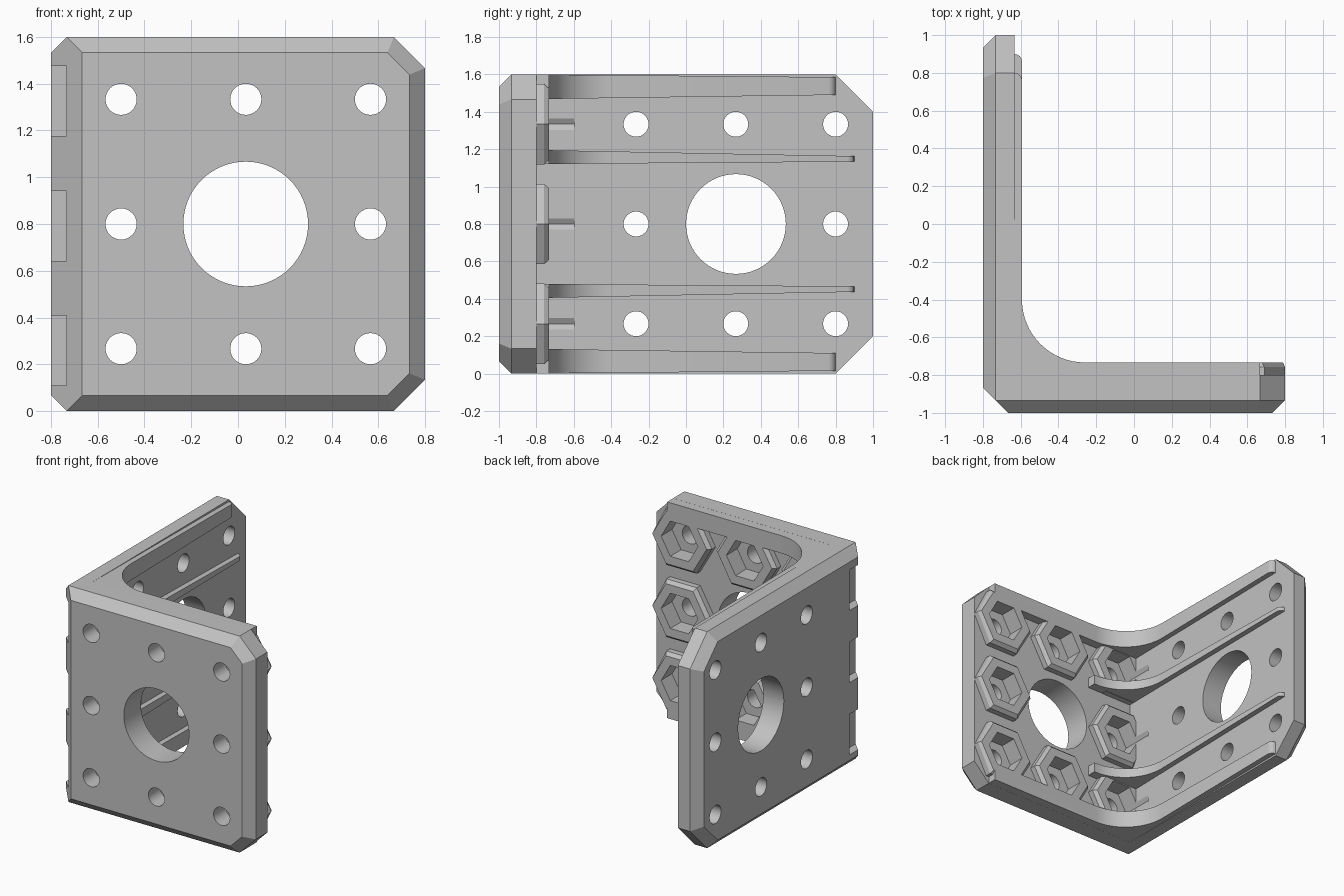
import bpy, bmesh
from math import sin, cos, pi, radians
from mathutils import Vector

if "Cube" in bpy.data.objects:
    bpy.data.objects.remove(bpy.data.objects["Cube"])

U = 1 / 15            # one design unit
H = 24 * U            # bracket height
FRONT_IN, SIDE_IN = -0.8, -0.633   # inner faces of the two plates
RIB_X, RIB_Y = -0.593, -0.733      # raised inner faces

grey = bpy.data.materials.new("plain grey")
grey.use_nodes = True
colour = (0.54, 0.54, 0.54, 1)
grey.diffuse_color = colour
grey.node_tree.nodes["Principled BSDF"].inputs["Base Color"].default_value = colour


def to_object(name, bm):
    bmesh.ops.recalc_face_normals(bm, faces=bm.faces)
    mesh = bpy.data.meshes.new(name)
    bm.to_mesh(mesh)
    bm.free()
    mesh.materials.append(grey)
    obj = bpy.data.objects.new(name, mesh)
    bpy.context.collection.objects.link(obj)
    return obj


def loft(name, rings):
    """Closed solid through matching rings of points."""
    bm = bmesh.new()
    loops = [[bm.verts.new(p) for p in ring] for ring in rings]
    for a, b in zip(loops, loops[1:]):
        for i in range(len(a)):
            j = (i + 1) % len(a)
            bm.faces.new((a[i], a[j], b[j], b[i]))
    bm.faces.new(loops[0])
    bm.faces.new(loops[-1])
    return to_object(name, bm)


def box(name, lo, hi):
    (a, b, c), (d, e, f) = lo, hi
    return loft(name, [[(a, b, z), (d, b, z), (d, e, z), (a, e, z)] for z in (c, f)])


def ring(axis, u, v, r, depth, sides):
    """Regular polygon around an x or y axis."""
    pts = []
    for i in range(sides):
        p, q = u + r * cos(2 * pi * i / sides), v + r * sin(2 * pi * i / sides)
        pts.append((depth, p, q) if axis == "x" else (min(p, 0.8), depth, q))
    return pts


def combine(target, tool, operation):
    mod = target.modifiers.new("shape", "BOOLEAN")
    mod.operation, mod.object, mod.solver = operation, tool, "EXACT"
    bpy.context.view_layer.objects.active = target
    bpy.ops.object.modifier_apply(modifier=mod.name)
    bpy.data.objects.remove(tool)


# Convex blank: a block with every outer chamfer sliced off
bm = bmesh.new()
bmesh.ops.create_cube(bm, size=1)
for v in bm.verts:
    v.co = Vector((v.co.x * 1.6, v.co.y * 2, (v.co.z + 0.5) * H))
slices = [((-0.8, -1 + 2 * U, 0), (-1, -1, 0)),            # corner of the angle
          ((0.8, -1 + U, 0), (1, -1, 0)),                  # free edge, front plate
          ((-0.8 + U, 1, 0), (-1, 1, 0))]                  # free edge, side plate
d = 2 ** 0.5
for s, z in ((1, H), (-1, 0)):
    slices += [((0, -1 + U, z), (0, -1, s)),               # front plate rims
               ((-0.8 + U, 0, z), (-1, 0, s)),             # side plate rims
               ((0.8 - 2 * U, 0, z), (1, 0, s)),           # front plate corners
               ((0, 1 - 3 * U, z), (0, 1, s)),             # side plate corners
               ((0.8 - 2 * U, -1 + U, z), (1, -d, s)),     # bevels on those corners
               ((-0.8 + U, 1 - 3 * U, z), (-d, 1, s))]
for point, normal in slices:
    bmesh.ops.bisect_plane(bm, geom=bm.verts[:] + bm.edges[:] + bm.faces[:], dist=1e-5,
                           plane_co=point, plane_no=Vector(normal).normalized(),
                           clear_outer=True)
    bmesh.ops.holes_fill(bm, edges=[e for e in bm.edges if e.is_boundary])
bracket = to_object("angle_bracket", bm)

# Hollow out the inside of the angle
combine(bracket, box("hollow", (SIDE_IN, FRONT_IN, -1), (2, 2, 3)), "DIFFERENCE")


def rib(name, x_end, y_end, near, far, flip):
    """Curved stiffener lying on both plates, tapering towards the side plate's end."""
    r = 0.333
    pts = [(-0.7, -0.85), (x_end, -0.85), (x_end, RIB_Y)]
    for i in range(17):
        a = -pi / 2 - pi / 2 * i / 16
        pts.append((RIB_X + r + r * cos(a), RIB_Y + r + r * sin(a)))
    for i in range(5):
        a = pi / 2 * i / 4
        pts.append((RIB_X - 0.04 + 0.04 * cos(a), y_end - 0.04 + 0.04 * sin(a)))
    pts.append((-0.7, y_end))
    rings = []
    for k in (0, 1):
        level = []
        for x, y in pts:
            t = (y + 0.85) / (y_end + 0.85)
            z = near[k] + (far[k] - near[k]) * t
            level.append((x, y, H - z if flip else z))
        rings.append(level)
    return loft(name, rings)


for flip in (False, True):
    combine(bracket, rib("rim_rib", 0.8 - 2 * U, 0.8, (1.467, H), (1.49, 1.585), flip), "UNION")
    combine(bracket, rib("middle_rib", -0.25, 0.9, (1.12, 1.197), (1.133, 1.163), flip), "UNION")

# Hexagonal nut bosses, nut pockets and bolt holes
rows = [4 * U, 12 * U, 20 * U]
step = 8 * U
spots = [(i, j) for i in range(3) for j in range(3) if (i, j) != (1, 1)]
for i, j in spots:
    x, z = -0.5 + i * step, rows[j]
    combine(bracket, loft("nut_boss", [ring("y", x, z, 0.248, -0.86, 6),
                                       ring("y", x, z, 0.248, RIB_Y - 0.025, 6),
                                       ring("y", x, z, 0.222, RIB_Y, 6)]), "UNION")
for i, j in spots:
    x, y, z = -0.5 + i * step, -0.267 + i * step, rows[j]
    combine(bracket, loft("nut_pocket", [ring("y", x, z, 0.15, k, 6) for k in (-0.86, -0.6)]),
            "DIFFERENCE")
    combine(bracket, loft("front_bolt", [ring("y", x, z, U, k, 32) for k in (-1.1, -0.6)]),
            "DIFFERENCE")
    combine(bracket, loft("side_bolt", [ring("x", y, z, U, k, 32) for k in (-0.9, -0.5)]),
            "DIFFERENCE")

# Large centre holes
combine(bracket, loft("front_bore", [ring("y", 0.033, H / 2, 4 * U, k, 64) for k in (-1.1, -0.6)]),
        "DIFFERENCE")
combine(bracket, loft("side_bore", [ring("x", 0.267, H / 2, 4 * U, k, 64) for k in (-0.9, -0.5)]),
        "DIFFERENCE")

# Notches in the corner edge
for z in rows:
    combine(bracket, box("notch", (-0.9, -1.1, z - 0.158), (-0.8 + U, -0.765, z + 0.142)),
            "DIFFERENCE")

bpy.ops.object.select_all(action="DESELECT")
bracket.select_set(True)
bpy.context.view_layer.objects.active = bracket
bpy.ops.object.shade_smooth_by_angle(angle=radians(25))
